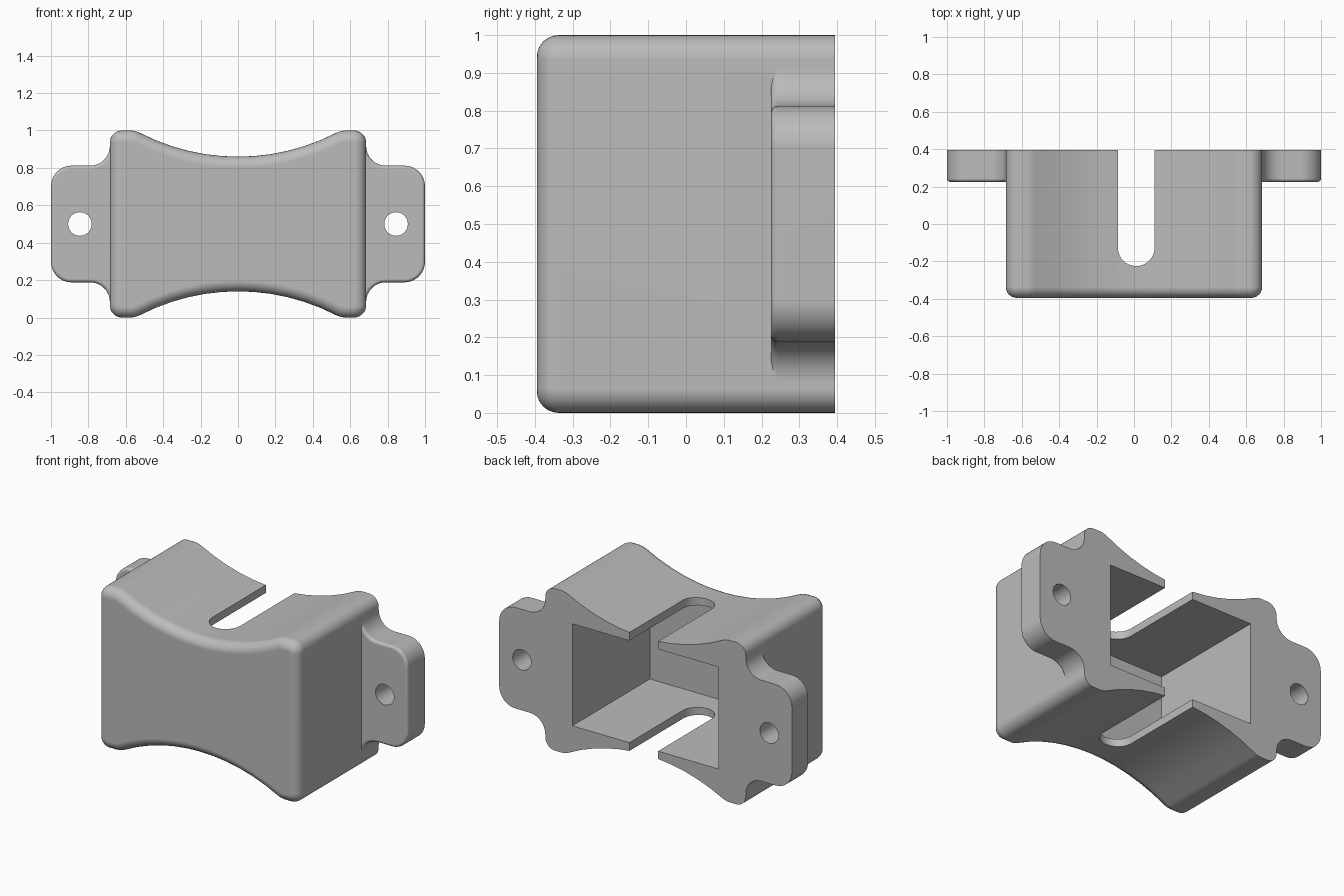
import bpy, bmesh
from math import sin, cos, pi, radians, sqrt
from mathutils import Vector

cube = bpy.data.objects.get("Cube")
if cube:
    bpy.data.objects.remove(cube, do_unlink=True)

BACK, FRONT = 0.395, -0.395
SIDE = 0.685

grey = bpy.data.materials.new("mid grey")
grey.use_nodes = True
colour = (0.5, 0.5, 0.5, 1)
grey.diffuse_color = colour
grey.node_tree.nodes["Principled BSDF"].inputs["Base Color"].default_value = colour


def arc(cx, cy, r, start, end, n=8):
    """Points along an arc, angles in degrees."""
    angles = [radians(start + (end - start) * i / n) for i in range(n + 1)]
    return [(cx + r * cos(a), cy + r * sin(a)) for a in angles]


def flip_z(pts):
    """The same points mirrored about mid height, in reverse order."""
    return [(x, 1 - z) for x, z in reversed(pts)]


def flip_x(pts):
    return [(-x, z) for x, z in reversed(pts)]


def prism(name, pts, lo, hi, upright=False, round_edge=0, skip_x=None):
    """Extrude an x-z outline along y (or an x-y outline along z)."""
    bm = bmesh.new()
    place = (lambda p: (p[0], p[1], lo)) if upright else (lambda p: (p[0], lo, p[1]))
    face = bm.faces.new([bm.verts.new(place(p)) for p in pts])
    rim = list(face.edges)
    ext = bmesh.ops.extrude_face_region(bm, geom=[face], use_keep_orig=True)
    step = Vector((0, 0, hi - lo)) if upright else Vector((0, hi - lo, 0))
    bmesh.ops.translate(bm, vec=step, verts=[g for g in ext["geom"] if isinstance(g, bmesh.types.BMVert)])
    bmesh.ops.recalc_face_normals(bm, faces=bm.faces)
    if round_edge:
        rim = [e for e in rim if skip_x is None
               or any(abs(abs(v.co.x) - skip_x) > 1e-4 for v in e.verts)]
        bmesh.ops.bevel(bm, geom=rim, offset=round_edge, segments=6, profile=0.5,
                        affect='EDGES', clamp_overlap=False)
        bmesh.ops.recalc_face_normals(bm, faces=bm.faces)
    mesh = bpy.data.meshes.new(name)
    bm.to_mesh(mesh)
    bm.free()
    mesh.materials.append(grey)
    obj = bpy.data.objects.new(name, mesh)
    bpy.context.collection.objects.link(obj)
    return obj


def combine(target, tool, operation):
    """Apply a boolean and discard the helper."""
    tool.hide_render = True
    mod = target.modifiers.new(operation.lower(), 'BOOLEAN')
    mod.operation = operation
    mod.solver = 'EXACT'
    mod.object = tool
    bpy.context.view_layer.objects.active = target
    bpy.ops.object.modifier_apply(modifier=mod.name)
    bpy.data.objects.remove(tool, do_unlink=True)


# Body: waisted block with dished top and bottom and a rounded front rim
R = 1.145
dish = [(x, 0.86 + R - sqrt(R * R - x * x)) for x in [0.53 * i / 6 for i in range(6, -7, -1)]]
corner = arc(SIDE - 0.065, 0.935, 0.065, 0, 90) + [(0.57, 1.0), (0.55, 0.997)]
top = corner + dish + flip_x(corner)
housing = prism("housing", top + flip_z(top), FRONT, BACK, round_edge=0.058)

# Mounting ears: rounded outside, flared into the body
for side in (1, -1):
    upper = arc(0.89, 0.702, 0.11, 0, 90) + arc(0.79, 0.917, 0.105, 270, 180) + [(0.64, 0.917)]
    outline = upper + flip_z(upper)
    if side < 0:
        outline = flip_x(outline)
    ear = prism("ear", outline, 0.225, BACK, round_edge=0.018, skip_x=0.64)
    combine(housing, ear, 'UNION')

# Rear cavity
pocket = prism("pocket_cutter", [(-0.5, 0.185), (0.5, 0.185), (0.5, 0.815), (-0.5, 0.815)], -0.362, 0.6)
combine(housing, pocket, 'DIFFERENCE')

# Round-ended slot through top and bottom walls
w = 0.098
slot = prism("slot_cutter", arc(0.012, -0.225 + w, w, 180, 360, 20) + [(0.012 + w, 0.6), (0.012 - w, 0.6)],
             -0.2, 1.2, upright=True)
combine(housing, slot, 'DIFFERENCE')

# Screw holes in the ears
for side in (1, -1):
    ring = arc(side * 0.845, 0.5, 0.063, 0, 360, 32)[:-1]
    combine(housing, prism("hole_cutter", ring, 0.1, 0.6), 'DIFFERENCE')

# Smooth curved areas, keep hard edges
for o in bpy.context.selected_objects:
    o.select_set(False)
housing.select_set(True)
bpy.context.view_layer.objects.active = housing
bpy.ops.object.shade_smooth_by_angle(angle=radians(30))
weighted = housing.modifiers.new("even_shading", 'WEIGHTED_NORMAL')
weighted.keep_sharp = True
